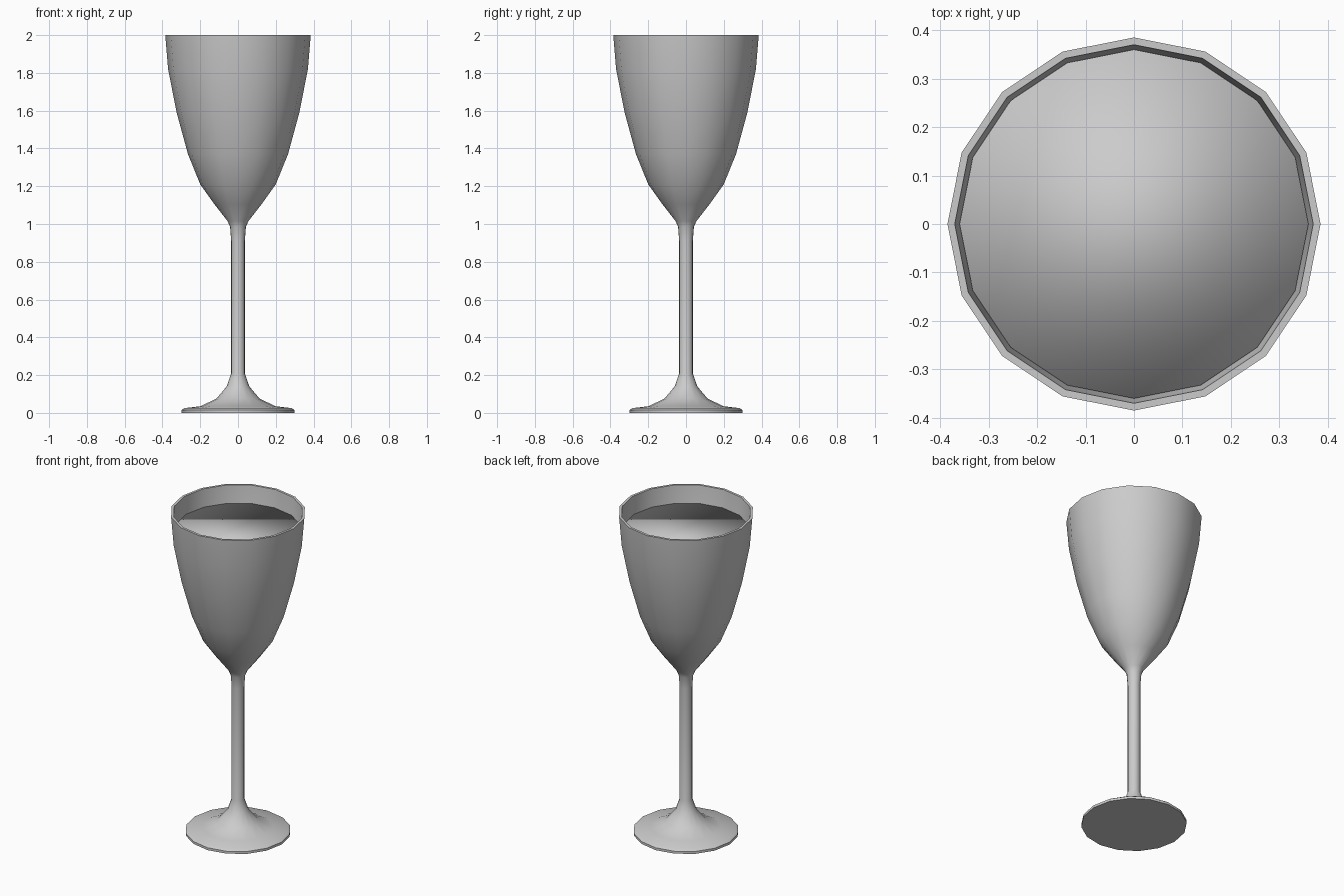
import bpy, bmesh, math

if "Cube" in bpy.data.objects:
    bpy.data.objects.remove(bpy.data.objects["Cube"])

SIDES = 16


def lathe(name, profile):
    """Revolve (radius, z) points around z; open profile ends are closed by flat caps."""
    bm = bmesh.new()
    rings = []
    for r, z in profile:
        ring = []
        for i in range(SIDES):
            a = 2 * math.pi * i / SIDES
            ring.append(bm.verts.new((r * math.cos(a), r * math.sin(a), z)))
        rings.append(ring)
    for lo, hi in zip(rings, rings[1:]):
        for i in range(SIDES):
            j = (i + 1) % SIDES
            bm.faces.new((lo[i], lo[j], hi[j], hi[i]))
    bm.faces.new(rings[0][::-1])
    bm.faces.new(rings[-1])
    bmesh.ops.recalc_face_normals(bm, faces=bm.faces)
    for f in bm.faces:
        f.smooth = True
    mesh = bpy.data.meshes.new(name)
    bm.to_mesh(mesh)
    bm.free()
    obj = bpy.data.objects.new(name, mesh)
    bpy.context.collection.objects.link(obj)
    return obj


# outer bowl curve, from stem to rim
bowl = [(0.125, 1.105), (0.2, 1.21), (0.265, 1.37), (0.325, 1.59),
        (0.37, 1.82), (0.385, 2.0)]
WALL = 0.015

# foot, stem, bowl and inner wall in one profile
foot_and_stem = [(0.3, 0.0), (0.3, 0.015), (0.285, 0.025), (0.2, 0.035),
                 (0.115, 0.075), (0.06, 0.14), (0.036, 0.21),
                 (0.036, 0.91), (0.042, 0.985), (0.055, 1.015)]
inside = [(r - WALL, z) for r, z in reversed(bowl)] + [(0.03, 1.03)]
glass = lathe("glass", foot_and_stem + bowl + inside)
bpy.context.view_layer.objects.active = glass
glass.select_set(True)
bpy.ops.object.shade_smooth_by_angle(angle=math.radians(40))

# drink filling the bowl, fully smooth shaded including its flat top
gap = WALL + 0.002
drink = [(0.028, 1.035)] + [(r - gap, z) for r, z in bowl[:-1]] + [(0.36, 1.89)]
lathe("drink", drink)
